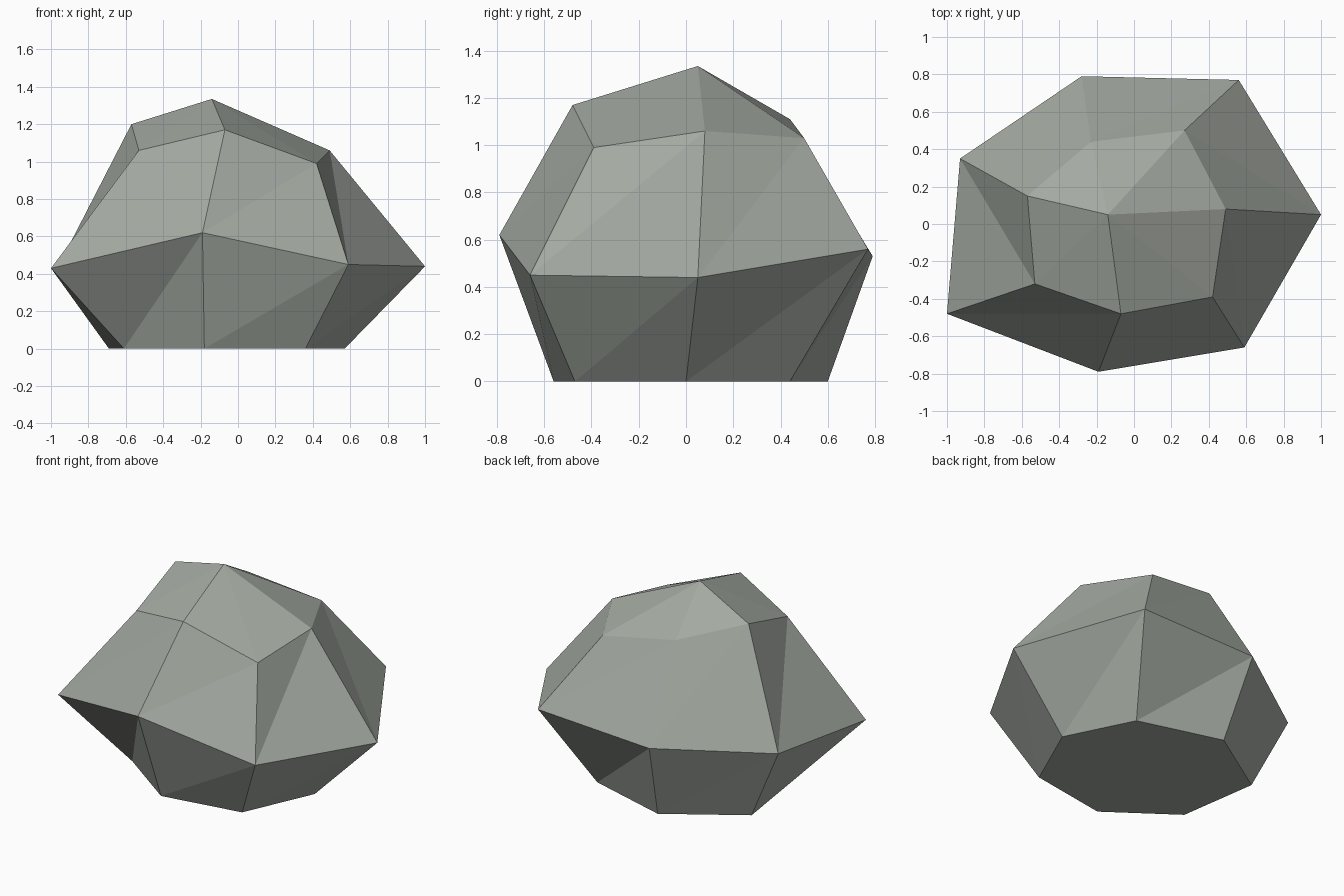
import bpy
import bmesh

if "Cube" in bpy.data.objects:
    bpy.data.objects.remove(bpy.data.objects["Cube"])

# Seven-sided boulder: base, girdle and shoulder rings, plus a peak
base_ring = [(-0.61, -0.25, 0), (-0.18, -0.56, 0), (0.36, -0.47, 0), (0.57, 0.0, 0),
             (0.35, 0.44, 0), (-0.21, 0.60, 0), (-0.69, 0.29, 0)]
girdle_ring = [(-1.0, -0.48, 0.43), (-0.19, -0.79, 0.62), (0.59, -0.66, 0.45),
               (1.0, 0.05, 0.44), (0.56, 0.77, 0.56), (-0.28, 0.79, 0.53),
               (-0.93, 0.35, 0.50)]
shoulder_ring = [(-0.53, -0.32, 1.06), (-0.07, -0.48, 1.17), (0.42, -0.39, 0.99),
                 (0.49, 0.08, 1.06), (0.27, 0.50, 1.03), (-0.23, 0.44, 1.11),
                 (-0.57, 0.15, 1.20)]
peak_point = (-0.14, 0.05, 1.335)

bm = bmesh.new()
base, girdle, shoulder = [[bm.verts.new(p) for p in ring]
                          for ring in (base_ring, girdle_ring, shoulder_ring)]
peak = bm.verts.new(peak_point)


def facet_band(low, high, rising):
    """Join two rings with triangles; the diagonal climbs to the next corner if rising."""
    n = len(low)
    for i in range(n):
        j = (i + 1) % n
        if rising:
            bm.faces.new((low[i], low[j], high[j]))
            bm.faces.new((low[i], high[j], high[i]))
        else:
            bm.faces.new((low[i], low[j], high[i]))
            bm.faces.new((low[j], high[j], high[i]))


# Lower flank, upper flank, crown and flat underside
facet_band(base, girdle, True)
facet_band(girdle, shoulder, True)
for i in range(len(shoulder)):
    bm.faces.new((shoulder[i], shoulder[(i + 1) % len(shoulder)], peak))
bm.faces.new(base[::-1])
bmesh.ops.recalc_face_normals(bm, faces=bm.faces[:])

mesh = bpy.data.meshes.new("boulder")
bm.to_mesh(mesh)
bm.free()

# Single stone colour, flat facets
stone = bpy.data.materials.new("grey_stone")
stone.diffuse_color = (0.37, 0.40, 0.36, 1)
stone.use_nodes = True
stone.node_tree.nodes["Principled BSDF"].inputs["Base Color"].default_value = stone.diffuse_color
mesh.materials.append(stone)
boulder = bpy.data.objects.new("boulder", mesh)
bpy.context.collection.objects.link(boulder)
